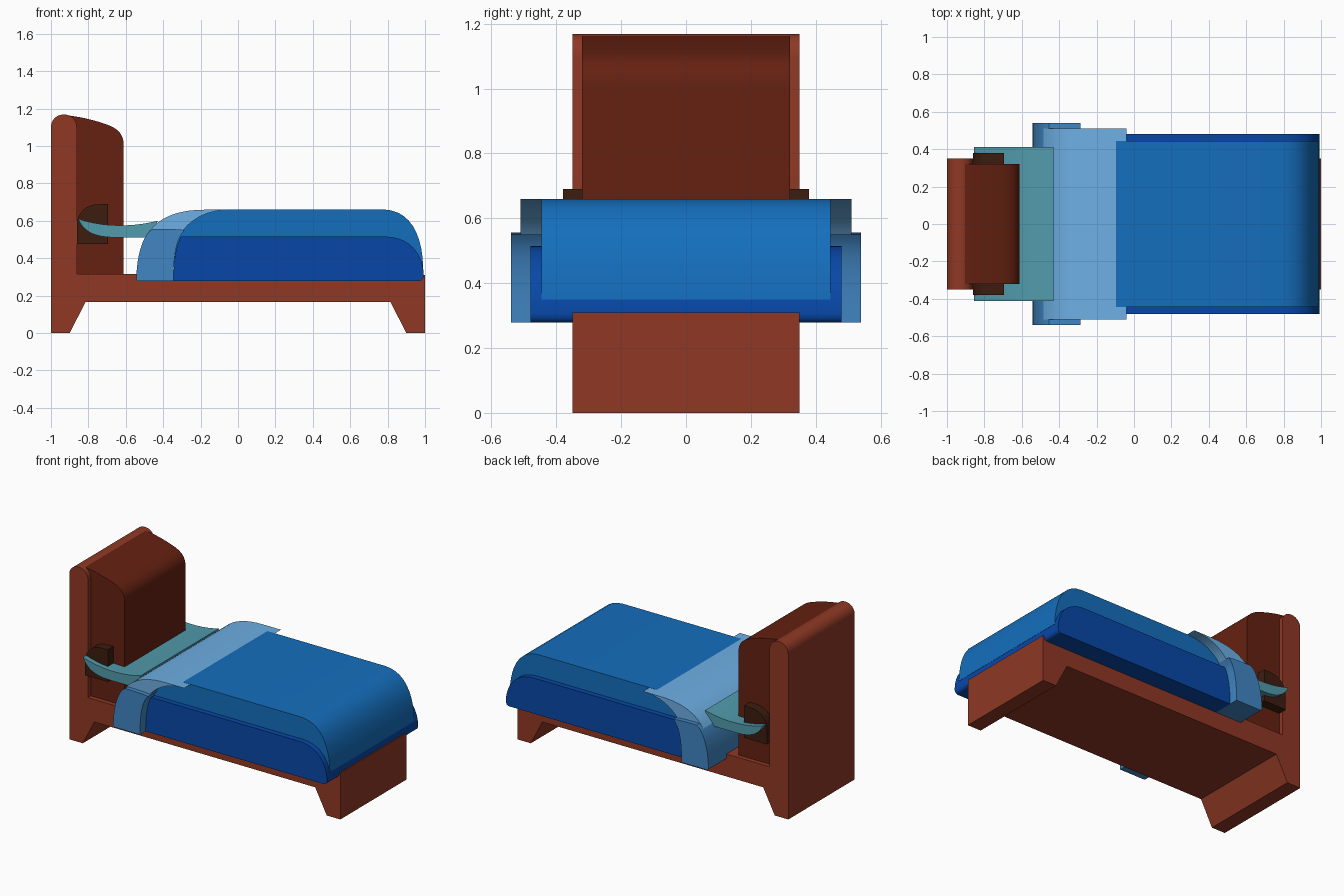
import bpy, bmesh, math
from mathutils import Vector
from mathutils.geometry import interpolate_bezier


def material(name, hex_color):
    lin = [(int(hex_color[i:i + 2], 16) / 255) ** 2.2 for i in (0, 2, 4)]
    mat = bpy.data.materials.new(name)
    mat.diffuse_color = (*lin, 1)
    return mat


def outline(path, steps=10):
    """Path items: (x, z) is a straight corner, (x1, z1, x2, z2, x, z) a bezier to x, z."""
    pts = []
    for item in path:
        v = [Vector((item[i], 0, item[i + 1])) for i in range(0, len(item), 2)]
        pts += v if len(v) == 1 else interpolate_bezier(pts[-1], *v, steps + 1)[1:]
    if (pts[0] - pts[-1]).length < 1e-4:
        pts.pop()
    return pts


def slab(name, half_width, hex_color, path):
    """Extrude a side profile across the bed, from -half_width to +half_width."""
    bm = bmesh.new()
    face = bm.faces.new([bm.verts.new((p.x, -half_width, p.z)) for p in outline(path)])
    ext = bmesh.ops.extrude_face_region(bm, geom=[face])
    moved = [g for g in ext["geom"] if isinstance(g, bmesh.types.BMVert)]
    bmesh.ops.translate(bm, verts=moved, vec=(0, 2 * half_width, 0))
    bmesh.ops.recalc_face_normals(bm, faces=bm.faces)
    mesh = bpy.data.meshes.new(name)
    bm.to_mesh(mesh)
    bm.free()
    ob = bpy.data.objects.new(name, mesh)
    bpy.context.collection.objects.link(ob)
    mesh.materials.append(material(name, hex_color))
    bpy.ops.object.select_all(action='DESELECT')
    ob.select_set(True)
    bpy.context.view_layer.objects.active = ob
    bpy.ops.object.shade_smooth_by_angle(angle=math.radians(30))
    return ob


# Frame with legs and rounded headboard post
slab("bed_frame", 0.35, "8E3B29", [
    (-1, 0), (-0.9, 0), (-0.815, 0.165), (0.815, 0.165), (0.9, 0), (1, 0), (1, 0.31),
    (-0.862, 0.315), (-0.862, 1.1),
    (-0.862, 1.14, -0.893, 1.168, -0.931, 1.168),
    (-0.969, 1.168, -1, 1.14, -1, 1.1)])

# Thick headboard cushion
slab("headboard_panel", 0.32, "652618", [
    (-0.93, 0.3), (-0.612, 0.3), (-0.612, 1.01),
    (-0.612, 1.06, -0.64, 1.09, -0.69, 1.11),
    (-0.77, 1.14, -0.84, 1.155, -0.93, 1.166)])

# Dark bolster behind the pillow
slab("bolster", 0.38, "3F2216", [
    (-0.862, 0.475), (-0.695, 0.475), (-0.695, 0.69), (-0.75, 0.688),
    (-0.81, 0.685, -0.85, 0.65, -0.862, 0.59)])

# Sagging crescent pillow
slab("pillow", 0.413, "5299AA", [
    (-0.855, 0.61),
    (-0.82, 0.53, -0.75, 0.51, -0.65, 0.511), (-0.45, 0.511), (-0.43, 0.6),
    (-0.56, 0.565, -0.72, 0.565, -0.855, 0.61)])

# Folded sheet: side drape and top turn-down
slab("sheet_drape", 0.54, "4385C2", [
    (-0.543, 0.285), (-0.535, 0.278), (-0.345, 0.278),
    (-0.345, 0.4, -0.335, 0.5, -0.285, 0.55),
    (-0.34, 0.557, -0.4, 0.557, -0.455, 0.557),
    (-0.51, 0.53, -0.545, 0.4, -0.543, 0.285)])
slab("sheet_turndown", 0.51, "6DAEE4", [
    (-0.485, 0.53),
    (-0.43, 0.61, -0.34, 0.66, -0.17, 0.659), (-0.04, 0.659),
    (-0.16, 0.66, -0.25, 0.61, -0.3, 0.54),
    (-0.36, 0.557, -0.43, 0.557, -0.485, 0.53)])

# Blanket top layer and mattress below
slab("blanket", 0.445, "1B6EBC", [
    (-0.345, 0.35), (-0.335, 0.44),
    (-0.31, 0.57, -0.23, 0.66, -0.08, 0.66), (0.78, 0.66),
    (0.92, 0.655, 0.985, 0.53, 0.99, 0.35)])
slab("mattress", 0.48, "1049A6", [
    (-0.345, 0.278),
    (-0.345, 0.38, -0.335, 0.46, -0.305, 0.515), (0.79, 0.515),
    (0.91, 0.515, 0.99, 0.43, 0.993, 0.31),
    (0.993, 0.29, 0.985, 0.278, 0.965, 0.278)])
